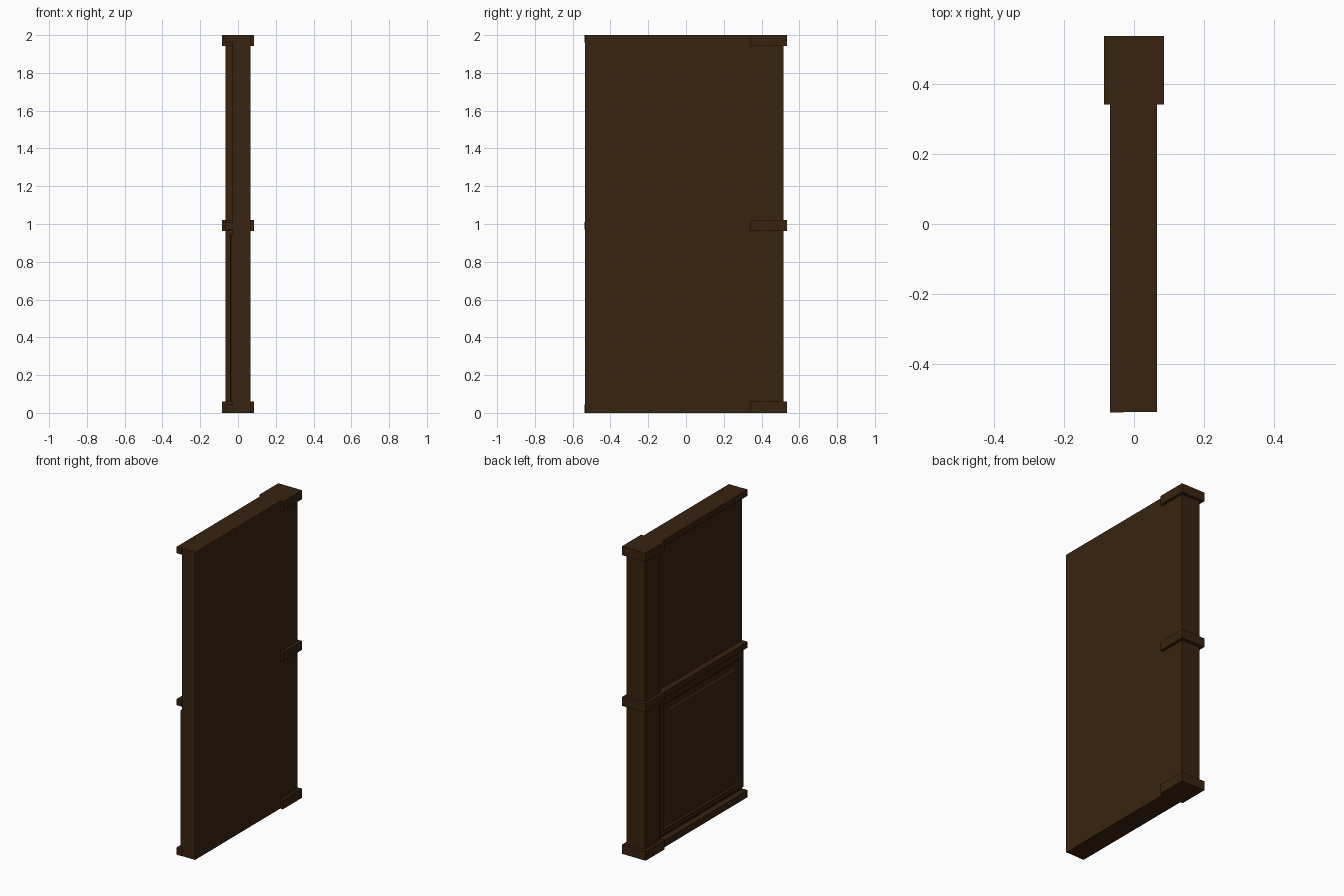
import bpy, bmesh

if "Cube" in bpy.data.objects:
    bpy.data.objects.remove(bpy.data.objects["Cube"])

wood = bpy.data.materials.new("dark brown wood")
wood.diffuse_color = (0.040, 0.0175, 0.005, 1)
wood.use_nodes = True
wood.node_tree.nodes["Principled BSDF"].inputs["Base Color"].default_value = wood.diffuse_color


def finish(name, bm):
    bmesh.ops.recalc_face_normals(bm, faces=bm.faces[:])
    me = bpy.data.meshes.new(name)
    bm.to_mesh(me)
    bm.free()
    me.materials.append(wood)
    ob = bpy.data.objects.new(name, me)
    bpy.context.collection.objects.link(ob)
    return ob


def box(name, x, y, z):
    bm = bmesh.new()
    bmesh.ops.create_cube(bm, size=1)
    for v in bm.verts:
        v.co = [r[0] if c < 0 else r[1] for c, r in zip(v.co, (x, y, z))]
    return finish(name, bm)


# main wall slab and end post, flush on the right side
box("wall_slab", (-0.03, 0.066), (-0.535, 0.36), (0, 2))
box("end_post", (-0.066, 0.066), (0.36, 0.515), (0, 2))

# collars around the post
for name, z in (("base", (0, 0.06)), ("middle", (0.962, 1.02)), ("top", (1.942, 2))):
    box(name + "_post_collar", (-0.085, 0.085), (0.34, 0.536), z)

# horizontal rails on the panelled side
for name, z in (("base", (0, 0.045)), ("middle", (0.972, 1.01)), ("top", (1.96, 2))):
    box(name + "_rail", (-0.068, -0.03), (-0.537, 0.36), z)

# lower panel: nested rectangles (inset, x) step through frame, groove and raised field
steps = [(0, -0.03), (0, -0.038), (0.005, -0.042), (0.035, -0.042),
         (0.045, -0.033), (0.085, -0.033), (0.095, -0.039)]
y0, y1, z0, z1 = -0.535, 0.325, 0.06, 0.945
bm = bmesh.new()
rings = []
for i, x in steps:
    pts = ((y0 + i, z0 + i), (y1 - i, z0 + i), (y1 - i, z1 - i), (y0 + i, z1 - i))
    rings.append([bm.verts.new((x, y, z)) for y, z in pts])
for a, b in zip(rings, rings[1:]):
    for k in range(4):
        n = (k + 1) % 4
        bm.faces.new((a[k], a[n], b[n], b[k]))
bm.faces.new(rings[0][::-1])
bm.faces.new(rings[-1])
finish("lower_panel", bm)
